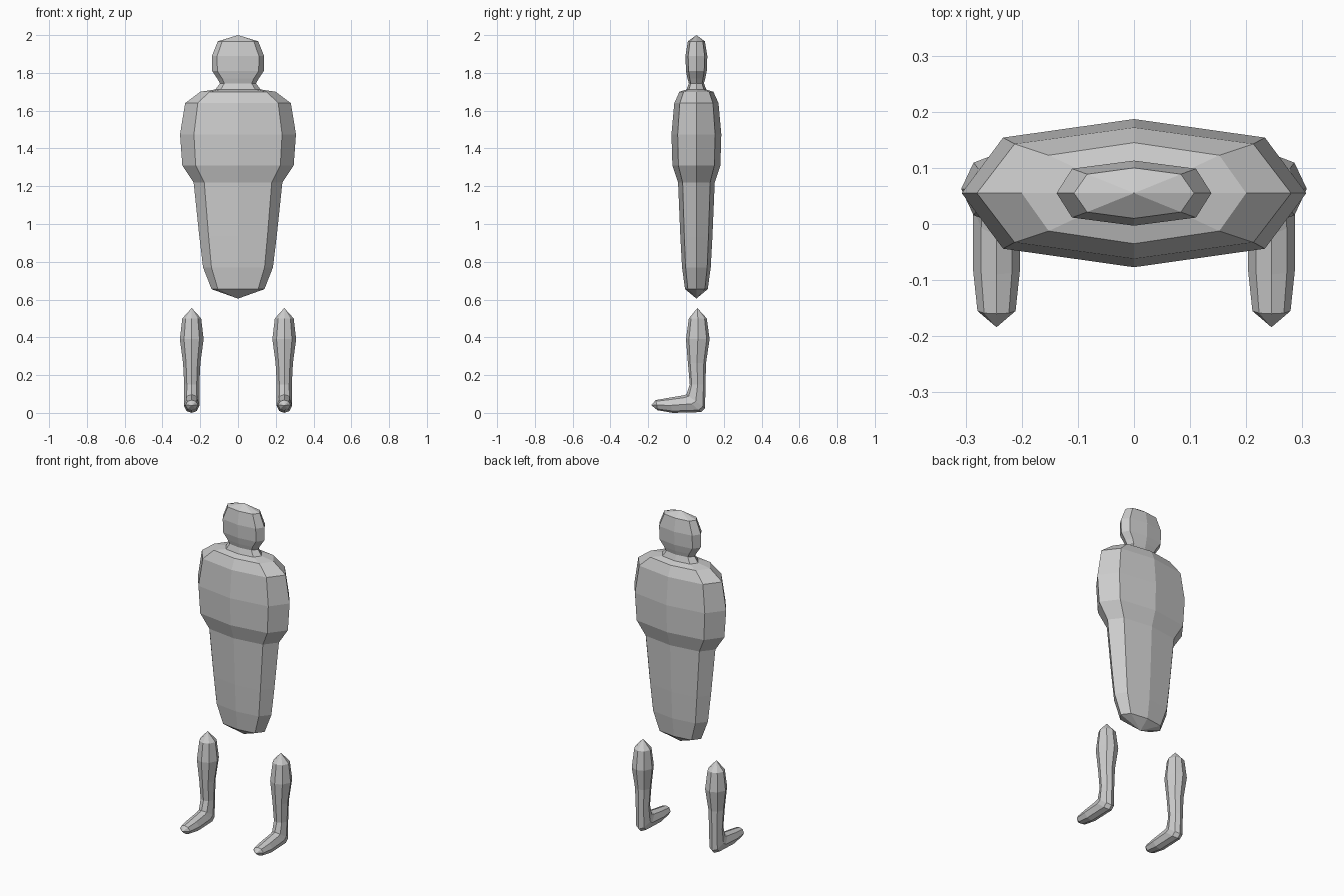
import bpy, bmesh

if "Cube" in bpy.data.objects:
    bpy.data.objects.remove(bpy.data.objects["Cube"])

grey = bpy.data.materials.new("light grey")
grey.diffuse_color = (0.6, 0.6, 0.6, 1)
grey.use_nodes = True
grey.node_tree.nodes["Principled BSDF"].inputs["Base Color"].default_value = grey.diffuse_color


def loft(name, cx, rings, start=None, end=None):
    """Skin eight-sided rings: (half width, corner x ratio, front (y, z), back (y, z))."""
    bm = bmesh.new()
    loops = []
    for w, k, (fy, fz), (by, bz) in rings:
        loop = []
        for x, t in ((0, -1), (k, -.75), (1, 0), (k, .75),
                     (0, 1), (-k, .75), (-1, 0), (-k, -.75)):
            s = (t + 1) / 2
            loop.append(bm.verts.new((cx + x * w, fy + (by - fy) * s, fz + (bz - fz) * s)))
        loops.append(loop)
    for a, b in zip(loops, loops[1:]):
        for i in range(8):
            j = (i + 1) % 8
            bm.faces.new((a[i], a[j], b[j], b[i]))
    # Pointed ends
    for tip, loop in ((start, loops[0]), (end, loops[-1])):
        if tip:
            v = bm.verts.new((cx, *tip))
            for i in range(8):
                bm.faces.new((loop[i], loop[(i + 1) % 8], v))
    bmesh.ops.recalc_face_normals(bm, faces=bm.faces)
    # Outward normals also for the shells left open at the neck
    if bm.calc_volume(signed=True) < 0:
        bmesh.ops.reverse_faces(bm, faces=bm.faces)
    mesh = bpy.data.meshes.new(name)
    bm.to_mesh(mesh)
    bm.free()
    mesh.materials.append(grey)
    bpy.context.collection.objects.link(bpy.data.objects.new(name, mesh))


def level(z, w, d, k=.76):
    """Horizontal ring around the body axis."""
    return (w, k, (.055 - d, z), (.055 + d, z))


# Torso tapering down to a blunt point
neck = level(1.745, .095, .04)
loft("torso", 0, [
    level(.655, .14, .06), level(.77, .185, .076), level(.935, .205, .085),
    level(1.22, .235, .097), level(1.31, .295, .127), level(1.475, .307, .132),
    level(1.64, .28, .117), level(1.70, .20, .09), level(1.712, .12, .052), neck,
], start=(.055, .605))

# Head
loft("head", 0, [
    neck, level(1.77, .11, .047), level(1.81, .137, .055, .8),
    level(1.89, .138, .058, .8), level(1.967, .107, .045, .78),
], end=(.055, 2.0))

# Lower legs turning forward into feet
for side, cx in (("left", .245), ("right", -.245)):
    loft(side + "_leg", cx, [
        (.050, .65, (.015, .50), (.110, .50)),
        (.063, .65, (.000, .39), (.125, .39)),
        (.046, .65, (.010, .265), (.106, .265)),
        (.040, .65, (.020, .15), (.103, .15)),
        (.041, .65, (.002, .097), (.101, .025)),
        (.042, .65, (-.02, .092), (.080, .004)),
        (.042, .65, (-.09, .080), (-.07, .000)),
        (.034, .65, (-.16, .068), (-.15, .014)),
    ], start=(.06, .555), end=(-.184, .04))
